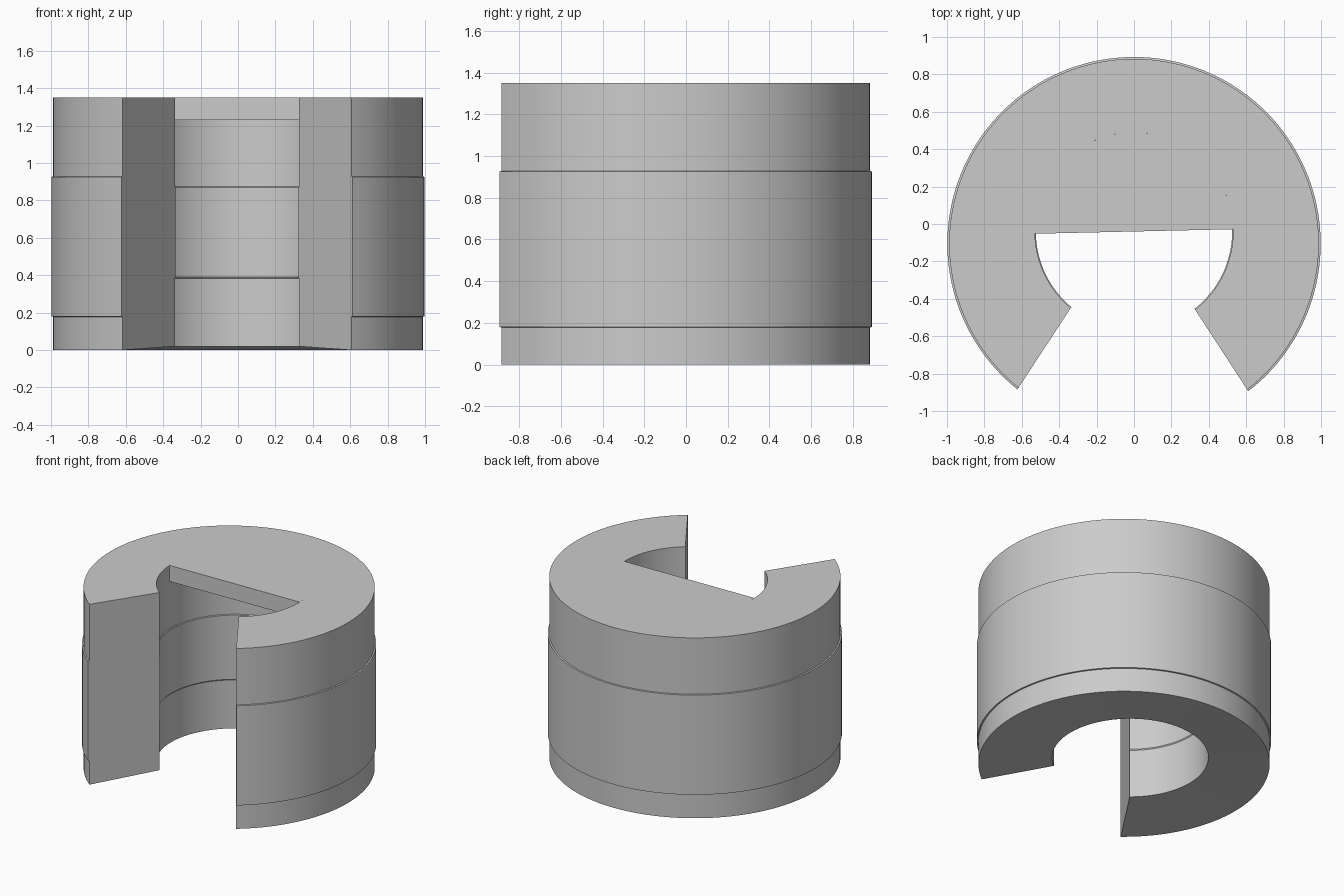
import bpy, bmesh
from math import radians, cos, sin

if "Cube" in bpy.data.objects:
    bpy.data.objects.remove(bpy.data.objects["Cube"])

H, SEG = 1.35, 120
OUT_Y, IN_Y, BORE = -0.105, -0.04, 0.53

grey = bpy.data.materials.new("plain grey")
grey.diffuse_color = (0.6, 0.6, 0.6, 1)
grey.use_nodes = True
grey.node_tree.nodes["Principled BSDF"].inputs["Base Color"].default_value = grey.diffuse_color


def finish(bm, name):
    bmesh.ops.recalc_face_normals(bm, faces=bm.faces)
    me = bpy.data.meshes.new(name)
    bm.to_mesh(me)
    bm.free()
    me.materials.append(grey)
    ob = bpy.data.objects.new(name, me)
    bpy.context.collection.objects.link(ob)
    bpy.context.view_layer.objects.active = ob
    ob.select_set(True)
    bpy.ops.object.shade_smooth_by_angle(angle=radians(30))
    ob.select_set(False)


def polar(r, deg, cy, z):
    return (r * cos(radians(deg)), cy + r * sin(radians(deg)), z)


# Open collar: a raised band outside, a slightly proud band in the off-centre bore
outer = [(0.988, 0), (0.988, 0.178), (0.998, 0.18), (0.998, 0.926), (0.988, 0.928), (0.988, H)]
inner = [(BORE, H), (BORE, 0.875), (0.525, 0.87), (0.525, 0.39), (BORE, 0.383), (BORE, 0.02)]
bm = bmesh.new()
rings = []
for i in range(SEG + 1):
    t = i / SEG
    ring = [bm.verts.new(polar(r, -52.2 + t * 283.5, OUT_Y, z)) for r, z in outer]
    ring += [bm.verts.new(polar(r, -52.0 + t * 282.4, IN_Y, z)) for r, z in inner]
    rings.append(ring)
for a, b in zip(rings, rings[1:]):
    for k in range(len(a)):
        m = (k + 1) % len(a)
        bm.faces.new((a[k], b[k], b[m], a[m]))
bm.faces.new(rings[0])
bm.faces.new(rings[-1][::-1])
finish(bm, "open_collar")

# Half-disc plate closing the rear half of the bore at the top
bm = bmesh.new()
low, high = [[bm.verts.new(polar(BORE, 1.3 + 180 * i / 76, IN_Y, z)) for i in range(77)]
             for z in (1.23, H)]
bm.faces.new(high)
bm.faces.new(low[::-1])
for i in range(77):
    j = (i + 1) % 77
    bm.faces.new((low[i], low[j], high[j], high[i]))
finish(bm, "half_cover")
